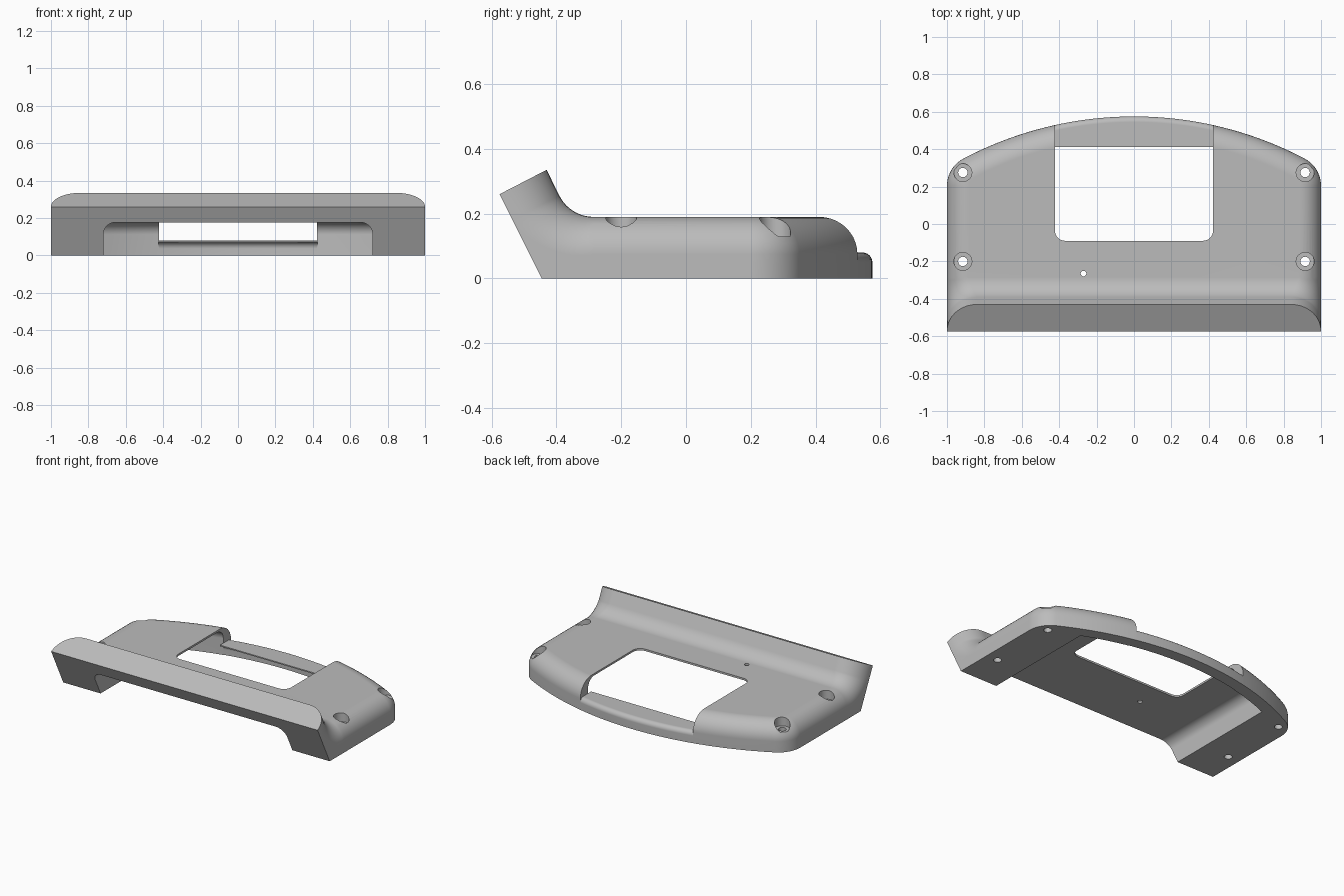
import bpy, bmesh, math
from math import sin, cos, radians, pi, sqrt

cube = bpy.data.objects.get("Cube")
if cube:
    bpy.data.objects.remove(cube)

grey = bpy.data.materials.new("plain grey")
grey.use_nodes = True
grey.diffuse_color = (0.5, 0.5, 0.5, 1)
grey.node_tree.nodes["Principled BSDF"].inputs["Base Color"].default_value = (0.5, 0.5, 0.5, 1)

ARC_Y, ARC_R = -1.385, 1.96      # centre and radius of the curved back
TOP, ROUND = 0.19, 0.115         # deck height and edge rounding
STEPS = 10


def make_object(name, bm):
    bmesh.ops.recalc_face_normals(bm, faces=bm.faces)
    mesh = bpy.data.meshes.new(name)
    bm.to_mesh(mesh)
    bm.free()
    mesh.materials.append(grey)
    obj = bpy.data.objects.new(name, mesh)
    bpy.context.collection.objects.link(obj)
    return obj


def loft(name, rings):
    """Skin closed rings of equal length and cap both ends."""
    bm = bmesh.new()
    rows = [[bm.verts.new(p) for p in ring] for ring in rings]
    n = len(rows[0])
    for a, b in zip(rows, rows[1:]):
        for i in range(n):
            j = (i + 1) % n
            bm.faces.new((a[i], a[j], b[j], b[i]))
    bm.faces.new(rows[0])
    bm.faces.new(rows[-1])
    return make_object(name, bm)


def cylinder(name, x, y, r, z0, z1):
    circle = [(x + r * cos(i * pi / 16), y + r * sin(i * pi / 16)) for i in range(32)]
    return loft(name, [[(px, py, z) for px, py in circle] for z in (z0, z1)])


def cut(target, cutter):
    cutter.hide_render = True
    mod = target.modifiers.new("cut", 'BOOLEAN')
    mod.operation = 'DIFFERENCE'
    mod.solver = 'EXACT'
    mod.object = cutter
    bpy.context.view_layer.objects.active = target
    bpy.ops.object.modifier_apply(modifier=mod.name)
    bpy.data.objects.remove(cutter)


def finish(obj):
    bpy.ops.object.select_all(action='DESELECT')
    obj.select_set(True)
    bpy.context.view_layer.objects.active = obj
    bpy.ops.object.shade_smooth_by_angle(angle=radians(30))
    mod = obj.modifiers.new("even shading", 'WEIGHTED_NORMAL')
    mod.keep_sharp = True


def arc_y(x, inset=0):
    return ARC_Y + sqrt((ARC_R - inset) ** 2 - x * x)


# Housing: edge sections run up the lip, along the side and round the back
sections = []


def lip_section(b, t, r, side):
    length = math.hypot(t[0] - b[0], t[1] - b[1])
    u = ((t[0] - b[0]) / length, (t[1] - b[1]) / length)
    pts = [(side, b[0], b[1])]
    for i in range(STEPS + 1):
        a = i * pi / 2 / STEPS
        h = length - r + r * sin(a)
        pts.append((side * (1 - r + r * cos(a)), b[0] + u[0] * h, b[1] + u[1] * h))
    return pts


def lip_sections(side):
    rows = [lip_section((-0.575, 0.26), (-0.43, 0.335), 0.16, side)]
    cy, cz, lean, corner = -0.285, 0.308, radians(63.43), radians(27.46)
    angles = [lean + (corner - lean) * i / 6 for i in range(7)]
    angles += [corner * (1 - i / 5) for i in range(1, 6)]
    for a in angles:
        d = 0.281 / cos(lean - a) if a > corner + 1e-6 else 0.308 / cos(a)
        b = (cy - sin(a) * d, max(0, cz - cos(a) * d))
        t = (cy - sin(a) * 0.118, cz - cos(a) * 0.118)
        rows.append(lip_section(b, t, ROUND + 0.045 * a / lean, side))
    return rows


def edge_section(x, y, nx, ny):
    pts = [(x, y, 0)]
    for i in range(STEPS + 1):
        a = i * pi / 2 / STEPS
        d = ROUND * (1 - cos(a))
        pts.append((x - nx * d, y - ny * d, TOP - ROUND + ROUND * sin(a)))
    return pts


CORNER = 0.165
corner_x = 1 - CORNER
corner_y = ARC_Y + sqrt((ARC_R - CORNER) ** 2 - corner_x ** 2)
tangent = math.atan2(corner_y - ARC_Y, corner_x)

right = lip_sections(1)
left = lip_sections(-1)
lip_count = len(right)
plan = []
for i in range(11):
    a = tangent * i / 10
    plan.append((corner_x + CORNER * cos(a), corner_y + CORNER * sin(a), cos(a), sin(a)))
for i in range(1, 40):
    a = tangent + (pi - 2 * tangent) * i / 40
    plan.append((ARC_R * cos(a), ARC_Y + ARC_R * sin(a), cos(a), sin(a)))
plan += [(-x, y, -nx, ny) for x, y, nx, ny in reversed(plan[:11])]
sections = right + [edge_section(*p) for p in plan] + left[::-1]

bm = bmesh.new()
rows = [[bm.verts.new(p) for p in s] for s in sections]
for a, b in zip(rows, rows[1:]):
    for i in range(len(a) - 1):
        bm.faces.new((a[i], a[i + 1], b[i + 1], b[i]))
for i in range(lip_count - 1):               # scooped back of the lip
    bm.faces.new((rows[i][-1], rows[i + 1][-1], rows[-2 - i][-1], rows[-1 - i][-1]))
bm.faces.new([r[-1] for r in rows[lip_count - 1:len(rows) - lip_count + 1]])   # deck
bm.faces.new(rows[0] + rows[-1][::-1])       # lip end
knee = 7                                     # where the front face meets the base
bm.faces.new([r[0] for r in rows[:knee + 1]] + [r[0] for r in rows[-1 - knee:]])
bm.faces.new([r[0] for r in rows[knee:len(rows) - knee]])
housing = make_object("housing", bm)


# Hollow underside, open at the front
def hollow_ring(inset, z):
    w = 0.72 - inset
    xs = [w - 2 * w * i / 32 for i in range(33)]
    return [(-w, -0.8, z), (w, -0.8, z)] + [(x, arc_y(x, 0.08 + inset), z) for x in xs]


HOLLOW = 0.065
rings = [hollow_ring(0, -0.1)]
for i in range(9):
    a = i * pi / 16
    rings.append(hollow_ring(HOLLOW * (1 - cos(a)), 0.177 - HOLLOW + HOLLOW * sin(a)))
cut(housing, loft("hollow_cutter", rings))

# Window through the deck, running out through the back
window = [(0.423, 0.8), (-0.423, 0.8)]
for side, start in ((-1, pi), (1, 1.5 * pi)):
    for i in range(9):
        a = start + i * pi / 16
        window.append((side * 0.368 + 0.055 * cos(a), -0.035 + 0.055 * sin(a)))
cut(housing, loft("window_cutter", [[(x, y, z) for x, y in window] for z in (-0.2, 0.5)]))

# Screw holes with counterbores, and a small pin hole
for x in (-0.915, 0.915):
    for y in (-0.2, 0.275):
        cut(housing, cylinder("screw_cutter", x, y, 0.025, -0.1, 0.4))
        cut(housing, cylinder("counterbore_cutter", x, y, 0.048, 0.13, 0.4))
cut(housing, cylinder("pin_cutter", -0.27, -0.265, 0.015, -0.1, 0.4))
finish(housing)


# Low rear bar bridging the window
def bar_ring(x):
    out = arc_y(x)
    inner = out - 0.08
    pts = [(inner, 0), (out, 0)]
    for i in range(7):
        a = i * pi / 12
        pts.append((out - 0.03 + 0.03 * cos(a), 0.05 + 0.03 * sin(a)))
    pts.append((0.412, 0.08))
    for i in range(7):
        a = pi / 2 - i * pi / 12
        pts.append((inner - 0.035 + 0.035 * cos(a), 0.037 + 0.035 * sin(a)))
    pts.insert(10, (0.412, 0.072))
    return [(x, y, z) for y, z in pts]


rear_bar = loft("rear_bar", [bar_ring(-0.424 + 0.848 * i / 24) for i in range(25)])
finish(rear_bar)
